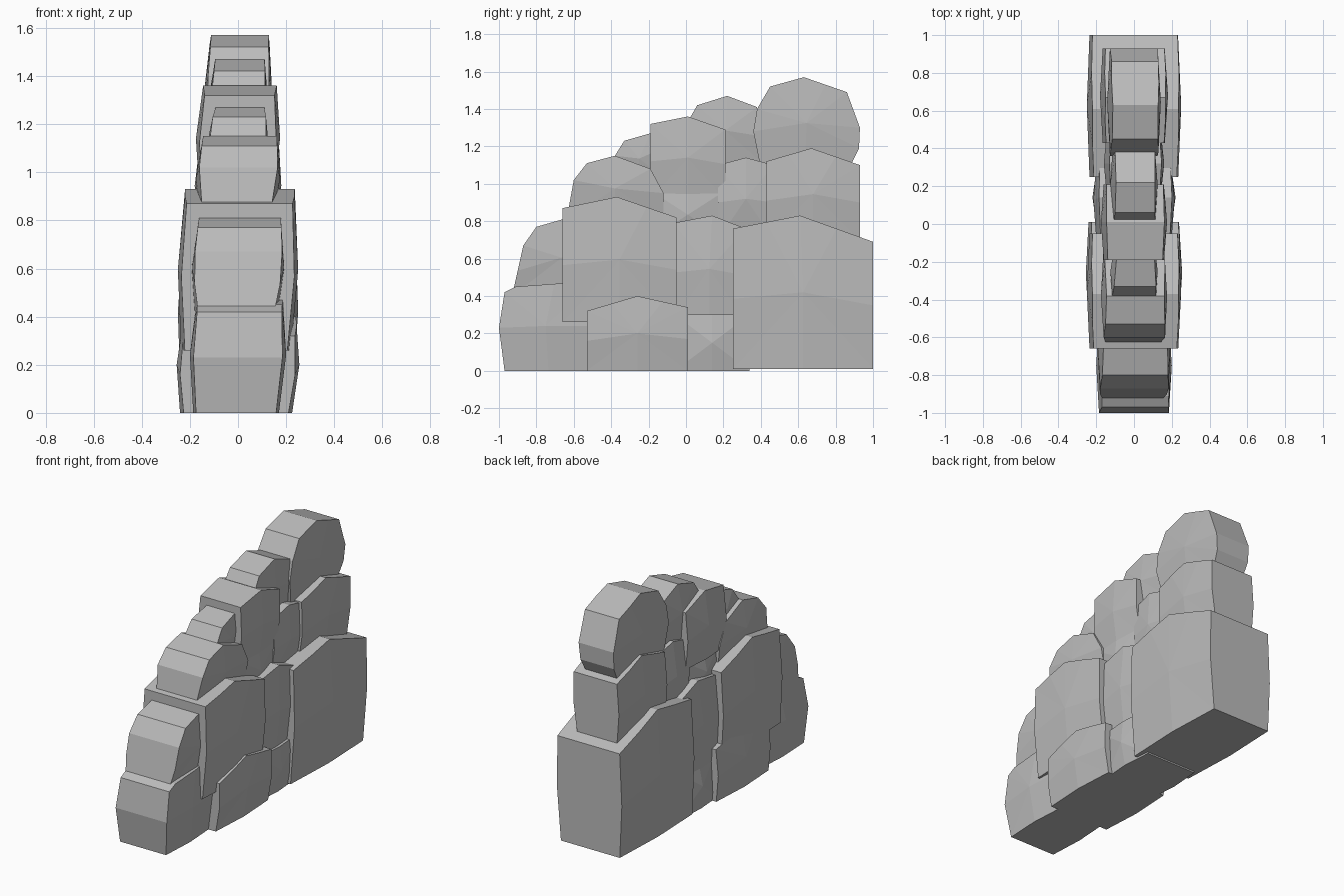
import bpy
import bmesh

cube = bpy.data.objects.get("Cube")
if cube:
    bpy.data.objects.remove(cube, do_unlink=True)

# Single stone colour
stone = bpy.data.materials.new("stone grey")
stone.use_nodes = True
GREY = (0.5, 0.5, 0.5, 1)
stone.diffuse_color = GREY
stone.node_tree.nodes["Principled BSDF"].inputs["Base Color"].default_value = GREY


def make_stone(name, half_width, outline):
    """Side outline (y, z) spanned across x, with both flanks bulging gently."""
    ys, zs = zip(*outline)
    cy, cz = (min(ys) + max(ys)) / 2, (min(zs) + max(zs)) / 2
    ry, rz = (max(ys) - min(ys)) / 2, (max(zs) - min(zs)) / 2

    # Split long edges so that the bulge shows on the rim
    rim = []
    for i, (y, z) in enumerate(outline):
        ny, nz = outline[(i + 1) % len(outline)]
        rim.append((y, z))
        if abs(ny - y) + abs(nz - z) > 0.3:
            rim.append(((y + ny) / 2, (z + nz) / 2))

    bm = bmesh.new()

    def vert(side, y, z):
        u, v = (y - cy) / ry, (z - cz) / rz
        w = half_width - 0.015 * u * u - 0.022 * v * v
        return bm.verts.new((side * w + 0.008 * v, y, z))

    loops = [[vert(s, y, z) for y, z in rim] for s in (-1, 1)]
    hubs = [vert(s, cy, cz) for s in (-1, 1)]
    n = len(rim)
    for i in range(n):
        j = (i + 1) % n
        bm.faces.new((loops[0][i], loops[0][j], loops[1][j], loops[1][i]))
        for loop, hub in zip(loops, hubs):
            bm.faces.new((loop[i], loop[j], hub))
    bmesh.ops.recalc_face_normals(bm, faces=bm.faces)
    mesh = bpy.data.meshes.new(name)
    bm.to_mesh(mesh)
    bm.free()
    mesh.materials.append(stone)
    obj = bpy.data.objects.new(name, mesh)
    bpy.context.collection.objects.link(obj)


# Bottom course
make_stone("back_base_stone", 0.25,
           [(.25, .01), (1, .01), (1, .69), (.61, .83), (.25, .76)])
make_stone("centre_foot_stone", 0.22,
           [(-.06, 0), (.34, 0), (.34, .3), (-.06, .3)])
make_stone("middle_foot_stone", 0.255,
           [(-.53, 0), (.01, 0), (.01, .34), (-.26, .4), (-.53, .32)])
make_stone("front_foot_stone", 0.2,
           [(-.97, 0), (-.5, 0), (-.5, .48), (-.91, .45), (-.97, .42), (-1, .23)])

# Middle course
make_stone("front_large_stone", 0.25,
           [(-.66, .26), (-.05, .26), (-.05, .82), (-.37, .93), (-.66, .87)])
make_stone("centre_stone", 0.215,
           [(-.07, .26), (.32, .26), (.32, .76), (.14, .83), (-.07, .79)])
make_stone("front_step_stone", 0.192,
           [(-.93, .4), (-.4, .4), (-.4, .79), (-.66, .81), (-.8, .77), (-.87, .67)])

# Upper course
make_stone("front_upper_stone", 0.175,
           [(-.64, .8), (-.12, .8), (-.12, .95), (-.19, 1.08), (-.38, 1.15),
            (-.53, 1.11), (-.6, 1.02)])
make_stone("core_stone", 0.16,
           [(-.2, .7), (.22, .7), (.22, .97), (-.2, .97)])
make_stone("centre_upper_stone", 0.175,
           [(-.19, .92), (.21, .92), (.21, 1.29), (.01, 1.36), (-.19, 1.32)])
make_stone("back_gap_stone", 0.16,
           [(.17, .7), (.47, .7), (.47, 1.1), (.32, 1.14), (.17, 1.1)])
make_stone("back_upper_stone", 0.18,
           [(.43, .7), (.93, .7), (.93, 1.1), (.67, 1.19), (.43, 1.12)])

# Crest
make_stone("front_crest_stone", 0.125,
           [(-.42, 1.0), (-.08, 1.0), (-.08, 1.21), (-.19, 1.27), (-.33, 1.23),
            (-.38, 1.15)])
make_stone("centre_crest_stone", 0.125,
           [(0, 1.1), (.42, 1.1), (.38, 1.41), (.22, 1.47), (.06, 1.42), (.02, 1.35)])
make_stone("top_stone", 0.142,
           [(.4, 1.08), (.87, 1.08), (.925, 1.19), (.93, 1.3), (.86, 1.49),
            (.63, 1.57), (.45, 1.52), (.38, 1.4), (.36, 1.28)])
